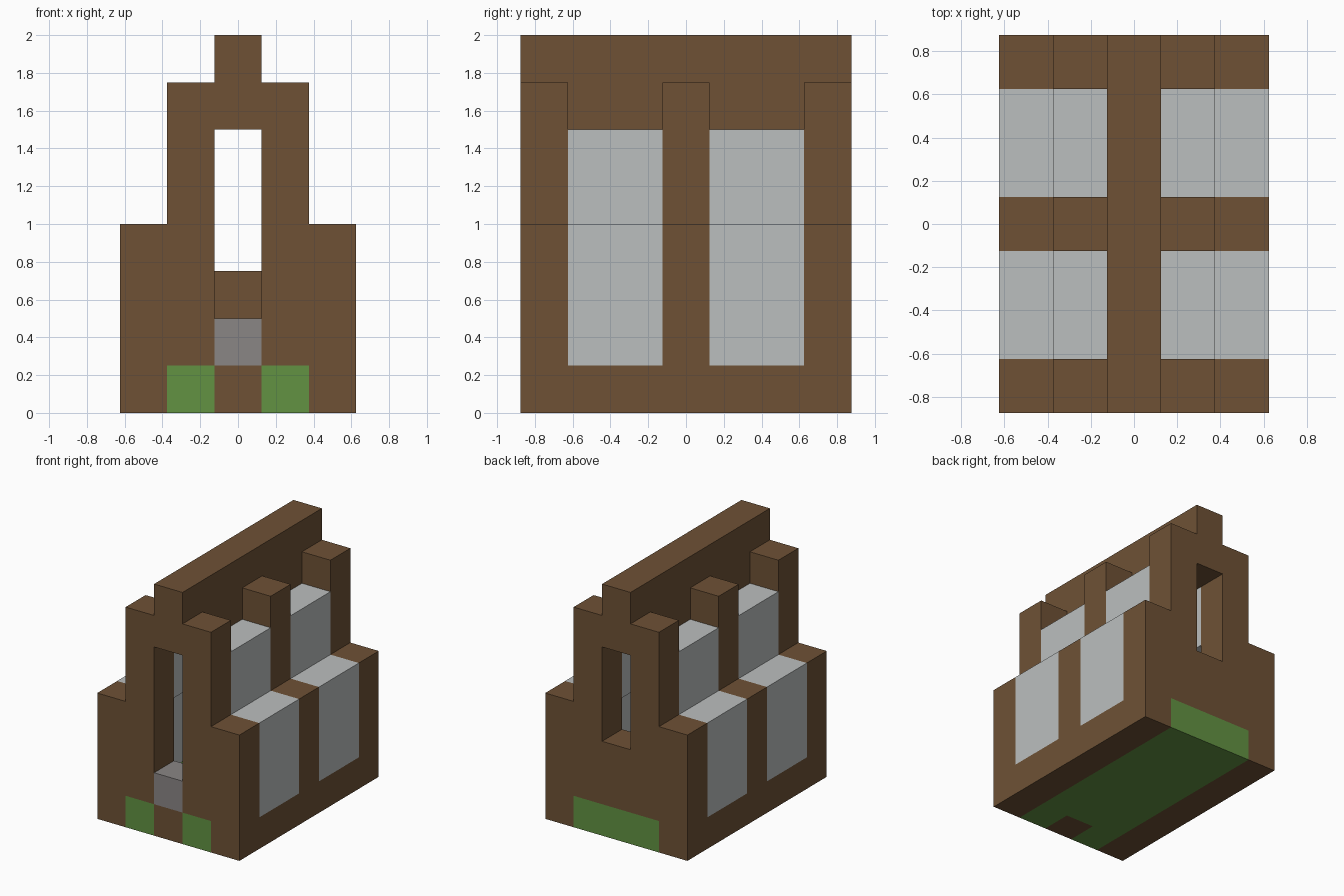
import bpy
import bmesh
from mathutils import Vector

UNIT = 0.25  # size of one building block

cube = bpy.data.objects.get("Cube")
if cube:
    bpy.data.objects.remove(cube, do_unlink=True)


def make_material(name, rgb):
    mat = bpy.data.materials.new(name)
    mat.use_nodes = True
    mat.diffuse_color = (*rgb, 1)
    mat.node_tree.nodes["Principled BSDF"].inputs["Base Color"].default_value = (*rgb, 1)
    return mat


WOOD = make_material("brown wood", (0.156, 0.083, 0.036))
GLASS = make_material("pale glass", (0.50, 0.52, 0.52))
STONE = make_material("grey stone", (0.254, 0.238, 0.235))
GRASS = make_material("green floor", (0.122, 0.287, 0.054))


def prism(name, mat, outline, axis, lo, hi):
    """Extrude a flat outline, in blocks, along y (outline in x, z) or z (outline in x, y)."""
    bm = bmesh.new()
    verts = [bm.verts.new((a, lo, b) if axis == "y" else (a, b, lo)) for a, b in outline]
    face = bm.faces.new(verts)
    side = bmesh.ops.extrude_face_region(bm, geom=[face])["geom"]
    step = Vector((0, hi - lo, 0)) if axis == "y" else Vector((0, 0, hi - lo))
    bmesh.ops.translate(bm, vec=step, verts=[g for g in side if isinstance(g, bmesh.types.BMVert)])
    bmesh.ops.scale(bm, vec=(UNIT, UNIT, UNIT), verts=bm.verts)
    bmesh.ops.recalc_face_normals(bm, faces=bm.faces)
    mesh = bpy.data.meshes.new(name)
    bm.to_mesh(mesh)
    bm.free()
    mesh.materials.append(mat)
    obj = bpy.data.objects.new(name, mesh)
    bpy.context.collection.objects.link(obj)
    return obj


def box(name, mat, x, y, z):
    outline = [(x[0], y[0]), (x[1], y[0]), (x[1], y[1]), (x[0], y[1])]
    return prism(name, mat, outline, "z", *z)


CENTRE = (-0.5, 0.5)
FRONT, BACK = (-3.5, -2.5), (2.5, 3.5)

# Floor slab with a notch for the threshold, and the centre parts of the end walls
floor = [(-1.5, -3.5), (-0.5, -3.5), (-0.5, -2.5), (0.5, -2.5),
         (0.5, -3.5), (1.5, -3.5), (1.5, 3.5), (-1.5, 3.5)]
prism("floor", GRASS, floor, "z", 0, 1)
box("door_threshold", WOOD, CENTRE, FRONT, (0, 1))
box("door_step", STONE, CENTRE, FRONT, (1, 2))
box("back_window_sill", WOOD, CENTRE, BACK, (1, 3))

# Ridge beam along the whole roof
box("ridge_beam", WOOD, CENTRE, (-3.5, 3.5), (6, 8))

# Stepped half of an end wall
half_wall = [(0.5, 1), (2.5, 1), (2.5, 4), (1.5, 4), (1.5, 7), (0.5, 7)]

for label, s in (("left", 1), ("right", -1)):
    outer = sorted((s * 1.5, s * 2.5))
    inner = sorted((s * 0.5, s * 1.5))
    mirrored = [(s * x, z) for x, z in half_wall]
    for end, span in (("front", FRONT), ("back", BACK)):
        prism(f"{label}_{end}_wall", WOOD, mirrored, "y", *span)

    # Side foundation and middle posts
    box(f"{label}_base_beam", WOOD, outer, (-3.5, 3.5), (0, 1))
    box(f"{label}_lower_post", WOOD, outer, CENTRE, (1, 4))
    box(f"{label}_upper_post", WOOD, inner, CENTRE, (4, 7))

    # Glass blocks between the posts
    for end, span in (("front", (-2.5, -0.5)), ("back", (0.5, 2.5))):
        box(f"{label}_{end}_lower_glass", GLASS, outer, span, (1, 4))
        box(f"{label}_{end}_upper_glass", GLASS, inner, span, (4, 6))
